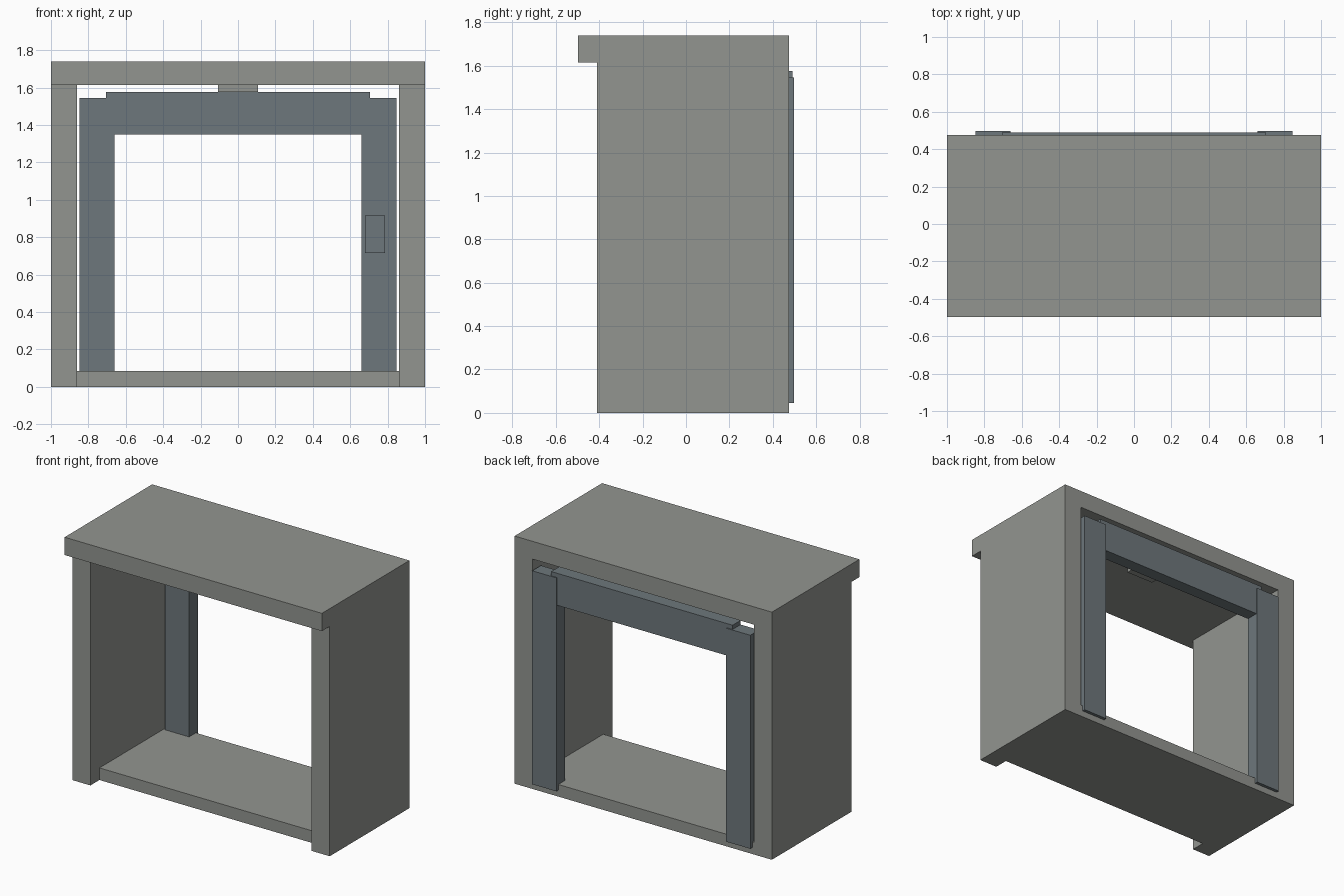
import bpy

default = bpy.data.objects.get("Cube")
if default:
    bpy.data.objects.remove(default, do_unlink=True)


def make_material(name, rgb):
    mat = bpy.data.materials.new(name)
    mat.use_nodes = True
    color = (*rgb, 1.0)
    mat.diffuse_color = color
    mat.node_tree.nodes["Principled BSDF"].inputs["Base Color"].default_value = color
    return mat


def box(name, x, y, z, mat):
    """Axis-aligned box from (min, max) ranges."""
    spans = (x, y, z)
    bpy.ops.mesh.primitive_cube_add(size=1, location=[(a + b) / 2 for a, b in spans])
    obj = bpy.context.object
    obj.name = name
    obj.scale = [b - a for a, b in spans]
    bpy.ops.object.transform_apply(location=False, rotation=False, scale=True)
    obj.data.materials.append(mat)
    return obj


stone = make_material("warm grey", (0.29, 0.30, 0.28))
steel = make_material("blue grey steel", (0.155, 0.185, 0.20))

BACK = 0.475        # rear plane of the housing
WALL_IN = 0.86      # inner face of the side walls
CEILING = 1.615
FRAME_FRONT = 0.40  # front plane of the rear door frame

# Housing: side walls and rear frame posts are mirrored pairs
for side, s in (("left", 1), ("right", -1)):
    box(side + "_wall", sorted((s * WALL_IN, s * 1.0)), (-0.41, BACK), (0, CEILING), stone)
    box(side + "_frame_post", sorted((s * 0.66, s * 0.848)), (FRAME_FRONT, 0.497),
        (0.045, 1.545), steel)

# Roof slab overhangs the front, floor slab is set back from it
box("roof_slab", (-1, 1), (-0.497, BACK), (CEILING, 1.74), stone)
box("floor_slab", (-WALL_IN, WALL_IN), (-0.31, BACK), (0, 0.085), stone)

# Small fitting under the ceiling
box("ceiling_fitting", (-0.107, 0.107), (0.06, 0.27), (1.575, CEILING), stone)

# Rear frame header and control panel on the left post
box("frame_header", (-0.705, 0.705), (FRAME_FRONT, 0.49), (1.35, 1.575), steel)
box("control_panel", (0.68, 0.787), (0.38, FRAME_FRONT), (0.715, 0.915), steel)
